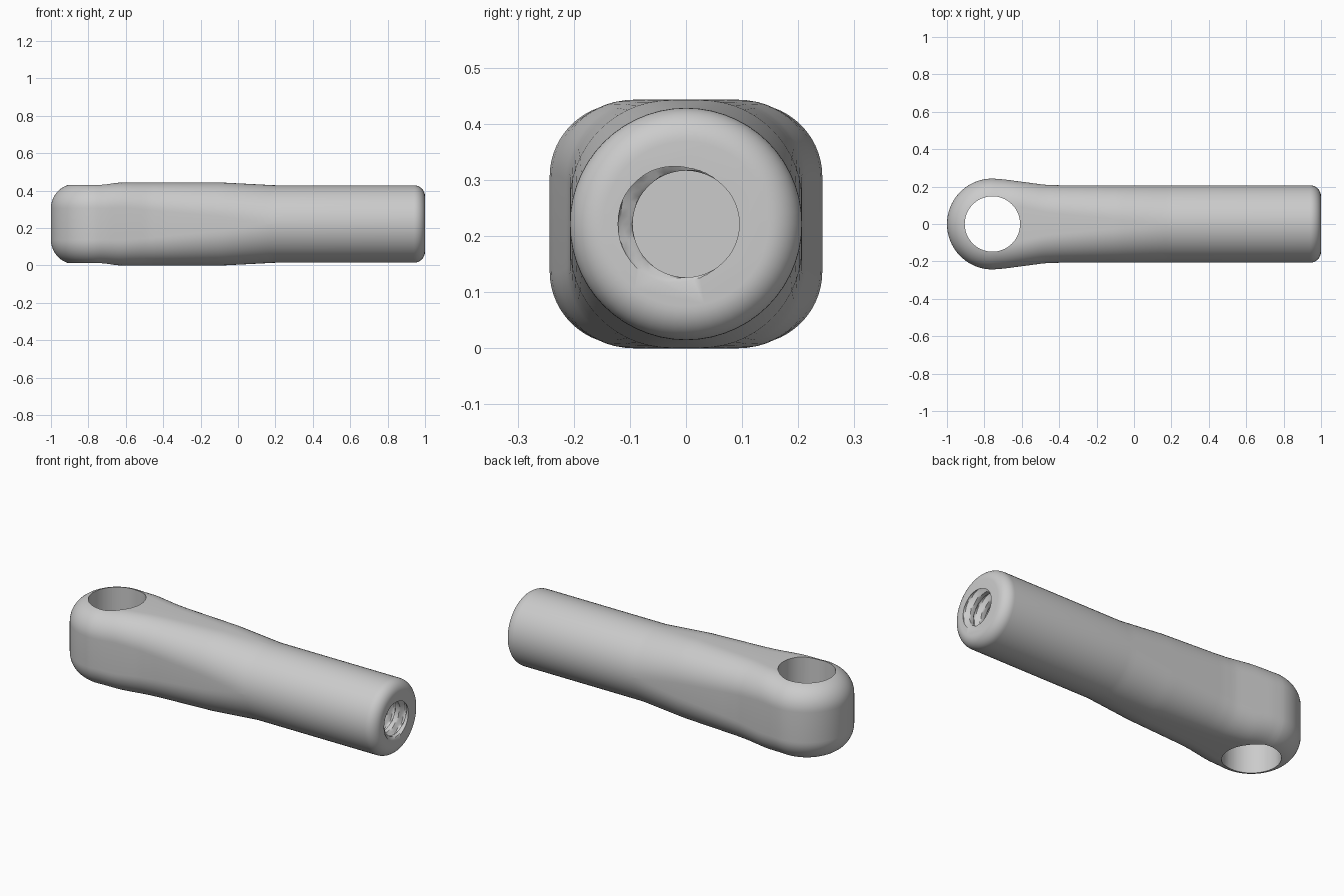
import bpy
import bmesh
from math import sin, cos, pi, tau
from mathutils import Vector

if "Cube" in bpy.data.objects:
    bpy.data.objects.remove(bpy.data.objects["Cube"], do_unlink=True)

MID = 0.2215        # height of the rod axis
EYE_X = -0.757      # centre of the eye
SHAFT_R = 0.207
ARC = 14            # segments per rounded corner

steel = bpy.data.materials.new("light grey")
steel.use_nodes = True
steel.diffuse_color = (0.6, 0.6, 0.6, 1)
steel.node_tree.nodes["Principled BSDF"].inputs["Base Color"].default_value = (0.6, 0.6, 0.6, 1)


def half_section(w, h, r):
    """Right half of a rounded rectangle, top centre to bottom centre."""
    pts = [(0, h)]
    for sign, start in ((1, pi / 2), (-1, 0)):
        for i in range(ARC + 1):
            a = start - pi / 2 * i / ARC
            pts.append((w - r + r * cos(a), sign * (h - r) + r * sin(a)))
    return pts + [(0, -h)]


def bridge(bm, a, b, closed):
    n = len(a)
    for i in range(n if closed else n - 1):
        j = (i + 1) % n
        bm.faces.new((a[i], a[j], b[j], b[i]))


def finish(bm, name):
    bmesh.ops.remove_doubles(bm, verts=bm.verts, dist=1e-5)
    bmesh.ops.dissolve_degenerate(bm, edges=bm.edges, dist=1e-6)
    bmesh.ops.recalc_face_normals(bm, faces=bm.faces)
    mesh = bpy.data.meshes.new(name)
    bm.to_mesh(mesh)
    bm.free()
    mesh.materials.append(steel)
    obj = bpy.data.objects.new(name, mesh)
    bpy.context.collection.objects.link(obj)
    return obj


def interp(x, knots):
    for (x0, v0), (x1, v1) in zip(knots, knots[1:]):
        if x <= x1:
            return v0 + (v1 - v0) * max(0, x - x0) / (x1 - x0)
    return knots[-1][1]


WIDTH = [(EYE_X, 0.243), (-0.70, 0.239), (-0.48, 0.21), (-0.40, SHAFT_R)]
HEIGHT = [(-0.72, 0.2145), (-0.63, 0.2215), (-0.08, 0.2215), (0.2, SHAFT_R)]
CORNER = [(EYE_X, 0.13), (-0.6, 0.135), (0.18, SHAFT_R)]

bm = bmesh.new()

# Rounded end of the eye: half a turn about the vertical axis
profile = half_section(WIDTH[0][1], HEIGHT[0][1], CORNER[0][1])
turns = []
for i in range(49):
    a = pi / 2 + pi * i / 48
    turns.append([bm.verts.new((EYE_X + p * cos(a), p * sin(a), MID + z)) for p, z in profile])
for a, b in zip(turns, turns[1:]):
    bridge(bm, a, b, False)

# Neck blending into the round shaft, then the rounded tip
stations = []
for i in range(41):
    x = EYE_X + (0.2 - EYE_X) * i / 40
    w, h = interp(x, WIDTH), interp(x, HEIGHT)
    stations.append((x, w, h, min(interp(x, CORNER), w, h)))
FILLET = 0.06
for i in range(11):
    a = pi / 2 * i / 10
    r = SHAFT_R - FILLET * (1 - cos(a))
    stations.append((1 - FILLET + FILLET * sin(a), r, r, r))
rings = []
for x, w, h, r in stations:
    half = half_section(w, h, r)
    loop = half + [(-y, z) for y, z in half[-2:0:-1]]
    rings.append([bm.verts.new((x, y, MID + z)) for y, z in loop])
for a, b in zip(rings, rings[1:]):
    bridge(bm, a, b, True)
bm.faces.new(rings[-1])
rod = finish(bm, "rod_end")

# Cutter for the eye
bm = bmesh.new()
bmesh.ops.create_cone(bm, cap_ends=True, segments=72, radius1=0.148, radius2=0.148, depth=1)
bmesh.ops.translate(bm, verts=bm.verts, vec=Vector((EYE_X, 0, MID)))
eye_cutter = finish(bm, "eye_cutter")

# Cutter for the threaded bore: a cylinder with a helical ridge
bm = bmesh.new()
BORE, DEPTH, PITCH, SEG, STEP = 0.095, 0.026, 0.068, 48, 10
x0, x1 = 0.1, 1.03
count = int((x1 - x0) / PITCH * STEP)
rings = []
for k in range(count + 1):
    x = x0 + (x1 - x0) * k / count
    ring = []
    for s in range(SEG):
        phase = (x / PITCH - s / SEG + 0.3) % 1
        ridge = min(1, max(0, 1.5 - 5 * abs(phase - 0.5)))
        r = BORE + DEPTH * ridge * min(1, (x - x0) / PITCH)
        a = tau * s / SEG
        ring.append(bm.verts.new((x, r * cos(a), MID + r * sin(a))))
    rings.append(ring)
for a, b in zip(rings, rings[1:]):
    bridge(bm, a, b, True)
bm.faces.new(rings[0])
bm.faces.new(rings[-1])
bore_cutter = finish(bm, "bore_cutter")

bpy.context.view_layer.objects.active = rod
rod.select_set(True)
for cutter in (eye_cutter, bore_cutter):
    cutter.hide_render = True
    mod = rod.modifiers.new("cut", 'BOOLEAN')
    mod.operation = 'DIFFERENCE'
    mod.solver = 'EXACT'
    mod.object = cutter
    bpy.ops.object.modifier_apply(modifier=mod.name)
    bpy.data.objects.remove(cutter, do_unlink=True)
bpy.ops.object.shade_smooth_by_angle(angle=0.6)
